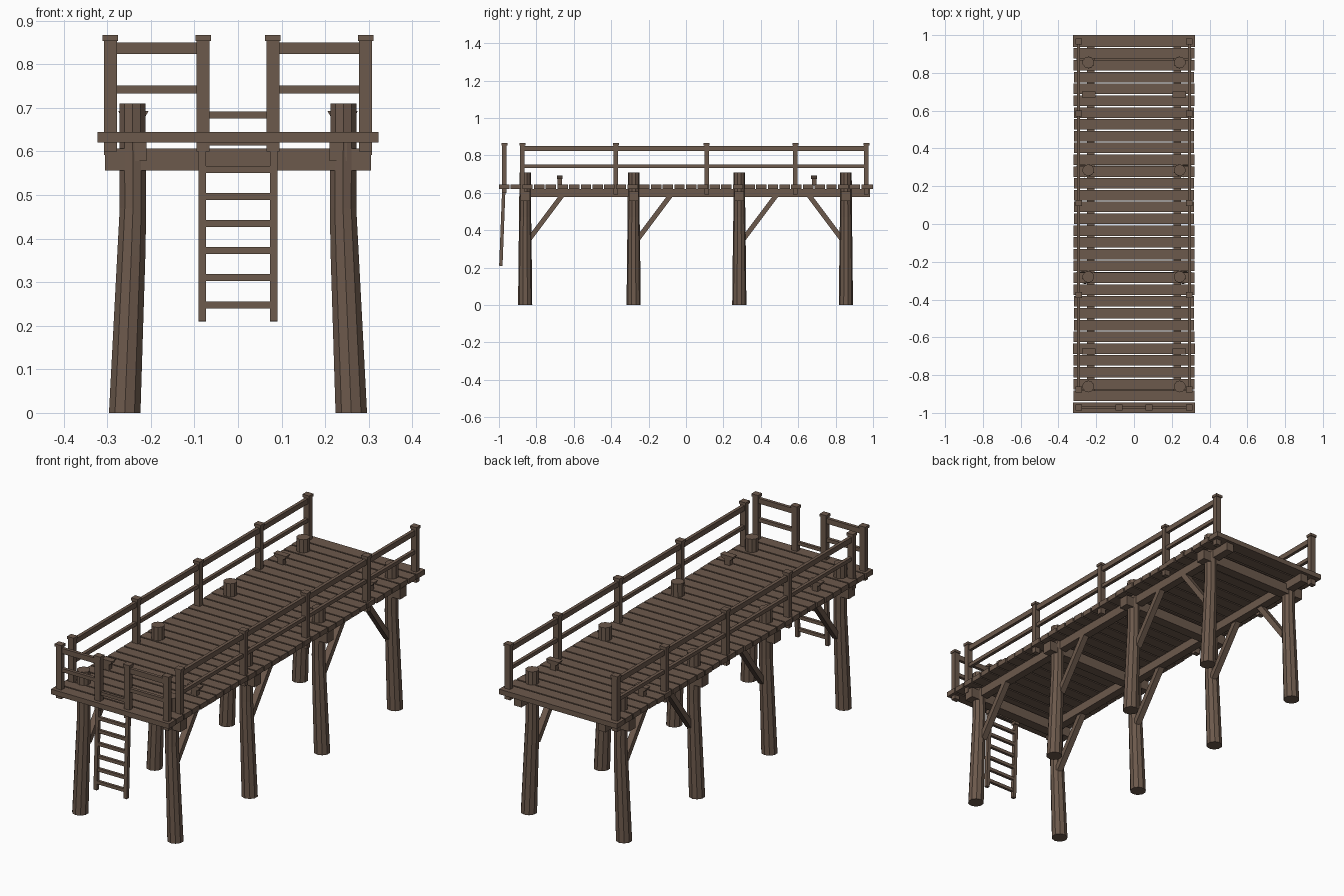
import bpy, bmesh, random
from math import pi
from mathutils import Vector

random.seed(4)
if "Cube" in bpy.data.objects:
    bpy.data.objects.remove(bpy.data.objects["Cube"])

wood = bpy.data.materials.new("weathered_brown_wood")
wood.use_nodes = True
COLOUR = (0.15, 0.10, 0.072, 1)
wood.diffuse_color = COLOUR
wood.node_tree.nodes["Principled BSDF"].inputs["Base Color"].default_value = COLOUR


def finish(name, bm):
    bmesh.ops.recalc_face_normals(bm, faces=bm.faces)
    mesh = bpy.data.meshes.new(name)
    bm.to_mesh(mesh)
    bm.free()
    mesh.materials.append(wood)
    obj = bpy.data.objects.new(name, mesh)
    bpy.context.collection.objects.link(obj)
    return obj


def box(name, x, y, z):
    """Box spanning the (low, high) pairs x, y and z."""
    bm = bmesh.new()
    bmesh.ops.create_cube(bm, size=1)
    for v in bm.verts:
        v.co = [(a + b) / 2 + c * (b - a) for (a, b), c in zip((x, y, z), v.co)]
    return finish(name, bm)


def beam(name, start, end, width, depth):
    """Square-cut timber between two points; width runs along x."""
    start, end = Vector(start), Vector(end)
    side = Vector((1, 0, 0))
    up = (end - start).cross(side).normalized()
    bm = bmesh.new()
    rings = [[bm.verts.new(p + side * width / 2 * i + up * depth / 2 * j)
              for i, j in ((-1, -1), (1, -1), (1, 1), (-1, 1))] for p in (start, end)]
    skin(bm, rings)
    return finish(name, bm)


def skin(bm, rings):
    n = len(rings[0])
    for a, b in zip(rings, rings[1:]):
        for i in range(n):
            bm.faces.new((a[i], a[(i + 1) % n], b[(i + 1) % n], b[i]))
    bm.faces.new(rings[0])
    bm.faces.new(rings[-1])


def pile(name, side, y):
    """Ten-sided log, leaning outward below its bend."""
    bm = bmesh.new()
    rings = []
    for x, z, r in ((0.26, 0, 0.038), (0.245, 0.36, 0.034), (0.241, 0.47, 0.032), (0.242, 0.71, 0.031)):
        made = bmesh.ops.create_circle(bm, segments=10, radius=r)["verts"]
        for v in made:
            v.co += Vector((side * x, y, z))
        rings.append(made)
    skin(bm, rings)
    return finish(name, bm)


def fence_post(name, x, y, bottom):
    box(name, (x - 0.015, x + 0.015), (y - 0.012, y + 0.012), (bottom, 0.858))
    box(name + "_cap", (x - 0.018, x + 0.018), (y - 0.016, y + 0.016), (0.854, 0.867))


# Deck planks
COUNT = 32
pitch = 2 / COUNT
for i in range(COUNT):
    y = -1 + i * pitch
    inset = 0 if i in (0, COUNT - 1) else random.uniform(0, 0.005)
    gap = 0 if i == COUNT - 1 else 0.007
    box("deck_plank", (-0.322 + inset, 0.322 - inset), (y, y + pitch - gap), (0.62, 0.645))

# Cross beams under the deck
PILES = (-0.86, -0.28, 0.285, 0.855)
for y in PILES:
    box("cross_beam", (-0.305, 0.305), (y - 0.025, y + 0.025), (0.556, 0.607))

# Everything repeated on both long sides
RAIL_POSTS = (-0.875, -0.375, 0.11, 0.585, 0.965)
for side, label in ((-1, "right"), (1, "left")):
    box(label + "_stringer", (side * 0.23 - 0.02, side * 0.23 + 0.02), (-0.89, 0.985), (0.578, 0.62))
    for y, lean in zip(PILES, (1, 1, 1, -1)):
        pile(label + "_pile", side, y)
        beam(label + "_brace", (side * 0.235, y + lean * 0.02, 0.35),
             (side * 0.235, y + lean * 0.2, 0.59), 0.03, 0.026)
    for y in RAIL_POSTS:
        fence_post(label + "_rail_post", side * 0.293, y, 0.592)
    for z, h in ((0.837, 0.013), (0.742, 0.009)):
        box(label + "_side_rail", (side * 0.293 - 0.008, side * 0.293 + 0.008),
            (RAIL_POSTS[0], RAIL_POSTS[-1]), (z - h, z + h))
        box(label + "_front_rail", sorted((side * 0.08, side * 0.293)),
            (-0.979, -0.963), (z - h, z + h))
    for x in (0.08, 0.293):
        fence_post(label + "_front_post", side * x, -0.971, 0.6)

    # Mooring cleats
    for y in (-0.675, 0.685):
        x = side * 0.24
        box(label + "_cleat_stem", (x - 0.015, x + 0.015), (y - 0.012, y + 0.012), (0.64, 0.68))
        bar = box(label + "_cleat_bar", (x - 0.035, x + 0.035), (y - 0.016, y + 0.016), (0.675, 0.693))
        for v in bar.data.vertices:
            if v.co.z < 0.68:
                v.co.x = x + (v.co.x - x) * 0.7

    # Ladder stile
    beam(label + "_ladder_stile", (side * 0.082, -0.99, 0.21), (side * 0.082, -0.968, 0.78), 0.018, 0.018)

# Ladder rungs
for i in range(8):
    z = 0.248 + i * 0.0622
    y = -0.99 + (z - 0.21) * 0.0386
    box("ladder_rung", (-0.078, 0.078), (y - 0.007, y + 0.007), (z - 0.008, z + 0.008))
